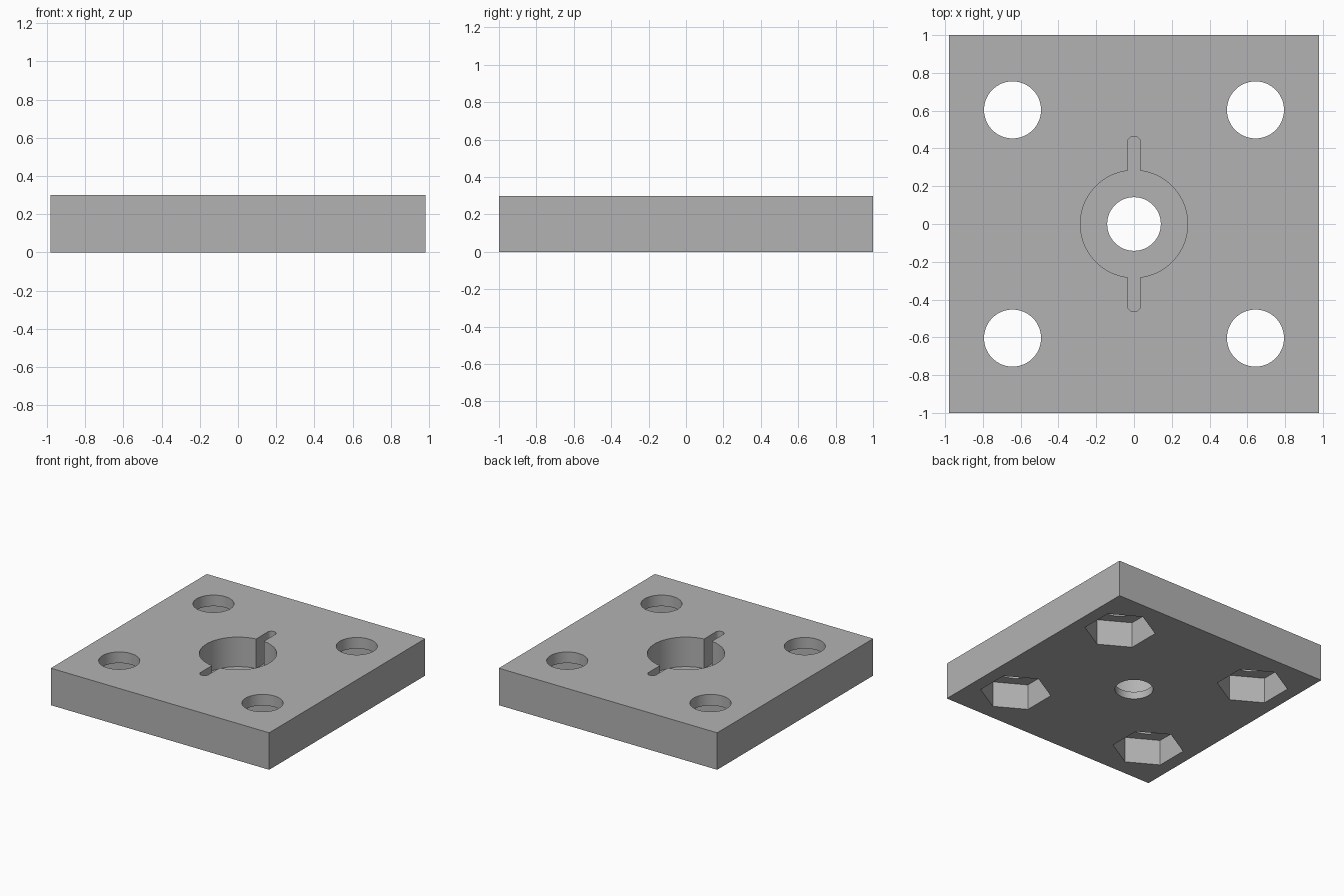
import bpy, bmesh
from math import pi, sin, cos, asin, radians

WIDTH, LENGTH, HEIGHT = 1.96, 2.0, 0.30
BOLT_X, BOLT_Y = 0.643, 0.604
NUT_DEPTH = 0.21
FLOOR = 0.06

default_cube = bpy.data.objects.get("Cube")
if default_cube:
    bpy.data.objects.remove(default_cube, do_unlink=True)

grey = bpy.data.materials.new("plain grey")
grey.use_nodes = True
colour = (0.45, 0.45, 0.45, 1)
grey.diffuse_color = colour
grey.node_tree.nodes["Principled BSDF"].inputs["Base Color"].default_value = colour


def arc(radius, start, end, steps, cx=0, cy=0):
    """Points along an arc, both ends included."""
    angles = [start + (end - start) * i / steps for i in range(steps + 1)]
    return [(cx + radius * cos(a), cy + radius * sin(a)) for a in angles]


def ring(radius, sides, cx=0, cy=0, turn=0):
    return arc(radius, turn, turn + 2 * pi, sides, cx, cy)[:-1]


def prism(name, outline, bottom, top):
    """Extrude a flat outline upwards into a solid."""
    bm = bmesh.new()
    face = bm.faces.new([bm.verts.new((x, y, bottom)) for x, y in outline])
    extruded = bmesh.ops.extrude_face_region(bm, geom=[face])["geom"]
    verts = [v for v in extruded if isinstance(v, bmesh.types.BMVert)]
    bmesh.ops.translate(bm, verts=verts, vec=(0, 0, top - bottom))
    bmesh.ops.recalc_face_normals(bm, faces=bm.faces)
    mesh = bpy.data.meshes.new(name)
    bm.to_mesh(mesh)
    bm.free()
    mesh.materials.append(grey)
    obj = bpy.data.objects.new(name, mesh)
    bpy.context.collection.objects.link(obj)
    return obj


# Rectangular plate
w, l = WIDTH / 2, LENGTH / 2
plate = prism("mounting_plate", [(-w, -l), (w, -l), (w, l), (-w, l)], 0, HEIGHT)
cutters = []

# Bolt holes with hexagonal nut pockets underneath
for sx in (-1, 1):
    for sy in (-1, 1):
        x, y = sx * BOLT_X, sy * BOLT_Y
        cutters.append(prism("nut_pocket_cutter", ring(0.265, 6, x, y, radians(30)), -0.1, NUT_DEPTH))
        cutters.append(prism("bolt_hole_cutter", ring(0.151, 64, x, y), 0.1, HEIGHT + 0.1))

# Central recess with a rounded slot on each side
recess, slot, slot_end = 0.284, 0.035, 0.464
gap = asin(slot / recess)
half = arc(recess, gap - pi / 2, pi / 2 - gap, 36)
half += arc(slot, 0, pi, 12, 0, slot_end - slot)
outline = half + [(-x, -y) for x, y in half]
cutters.append(prism("recess_cutter", outline, FLOOR, HEIGHT + 0.1))

# Central through hole
cutters.append(prism("centre_hole_cutter", ring(0.142, 64), -0.1, HEIGHT - 0.1))

# Cut everything out of the plate
bpy.ops.object.select_all(action="DESELECT")
bpy.context.view_layer.objects.active = plate
plate.select_set(True)
for cutter in cutters:
    cutter.hide_render = True
    cut = plate.modifiers.new("cut", "BOOLEAN")
    cut.operation = "DIFFERENCE"
    cut.solver = "EXACT"
    cut.object = cutter
    bpy.ops.object.modifier_apply(modifier=cut.name)
    bpy.data.objects.remove(cutter, do_unlink=True)

bpy.ops.object.shade_smooth_by_angle(angle=radians(30))
